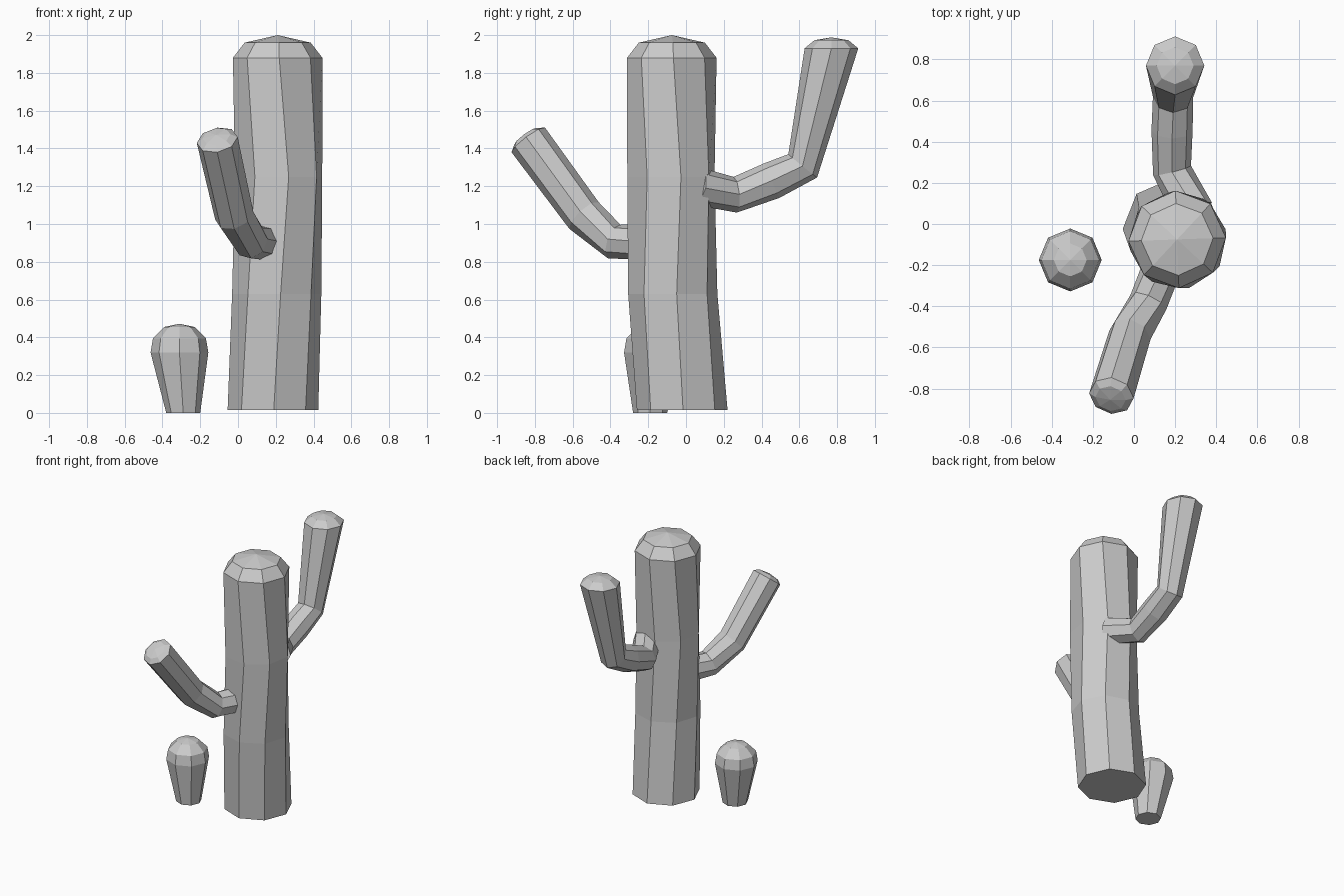
import bpy, bmesh, math
from mathutils import Vector

SIDES = 8

default = bpy.data.objects.get("Cube")
if default:
    bpy.data.objects.remove(default, do_unlink=True)

# One plain colour for the whole plant
grey = bpy.data.materials.new("plain_grey")
grey.use_nodes = True
colour = (0.6, 0.6, 0.6, 1)
grey.diffuse_color = colour
grey.node_tree.nodes["Principled BSDF"].inputs["Base Color"].default_value = colour


def ring(bm, centre, radius, normal, twist):
    """Octagon of vertices around centre, facing along normal."""
    u = Vector((1, 0, 0))
    u = (u - normal * u.dot(normal)).normalized()
    v = normal.cross(u)
    verts = []
    for i in range(SIDES):
        a = math.radians(twist) + math.tau * i / SIDES
        verts.append(bm.verts.new(centre + radius * (u * math.cos(a) + v * math.sin(a))))
    return verts


def stem(name, path, dome, tip, upright=False, level_end=False):
    """Faceted stem: path is (x, y, z, radius, twist), dome is (radius, height)."""
    bm = bmesh.new()
    up = Vector((0, 0, 1))
    points = [Vector(p[:3]) for p in path]
    steps = [(b - a).normalized() for a, b in zip(points, points[1:])]
    normals = [(a + b).normalized() for a, b in zip(steps[:1] + steps, steps + steps[-1:])]
    if upright:
        normals = [up] * len(points)
    if level_end:
        normals[-1] = up
    rings = [ring(bm, c, p[3], n, p[4]) for c, p, n in zip(points, path, normals)]

    # Domed end
    end, n, twist = points[-1], normals[-1], path[-1][4]
    for radius, height in dome:
        rings.append(ring(bm, end + n * height, radius, n, twist))
    apex = bm.verts.new(end + n * tip)

    bm.faces.new(reversed(rings[0]))
    for i in range(SIDES):
        j = (i + 1) % SIDES
        for low, high in zip(rings, rings[1:]):
            bm.faces.new((low[i], low[j], high[j], high[i]))
        bm.faces.new((rings[-1][i], rings[-1][j], apex))
    bmesh.ops.recalc_face_normals(bm, faces=bm.faces)

    mesh = bpy.data.meshes.new(name)
    bm.to_mesh(mesh)
    bm.free()
    mesh.materials.append(grey)
    obj = bpy.data.objects.new(name, mesh)
    bpy.context.collection.objects.link(obj)
    return obj


# Main trunk, slightly bent and twisted
stem("trunk",
     [(.185, -.02, .015, .24, 1), (.205, -.07, .63, .237, 5),
      (.215, -.08, 1.25, .237, 13), (.21, -.075, 1.88, .237, 2)],
     dome=[(.175, .08)], tip=.12, upright=True)

# Tall arm reaching backwards then up
stem("back_arm",
     [(.29, .06, 1.2, .1, 0), (.185, .26, 1.155, .095, 0), (.185, .455, 1.23, .1, 0),
      (.19, .618, 1.308, .098, 0), (.2, .77, 1.93, .142, 0)],
     dome=[(.09, .043)], tip=.058, level_end=True)

# Arm reaching forwards and to the right
stem("front_arm",
     [(.14, -.2, .905, .095, 0), (.07, -.38, .907, .095, 0),
      (-.02, -.54, 1.045, .105, 0), (-.11, -.835, 1.445, .11, 0)],
     dome=[(.075, .024)], tip=.034)

# Small sprout beside the trunk
stem("sprout",
     [(-.29, -.19, 0, .09, 0), (-.31, -.175, .32, .153, 0)],
     dome=[(.14, .075), (.08, .135)], tip=.152, upright=True)
